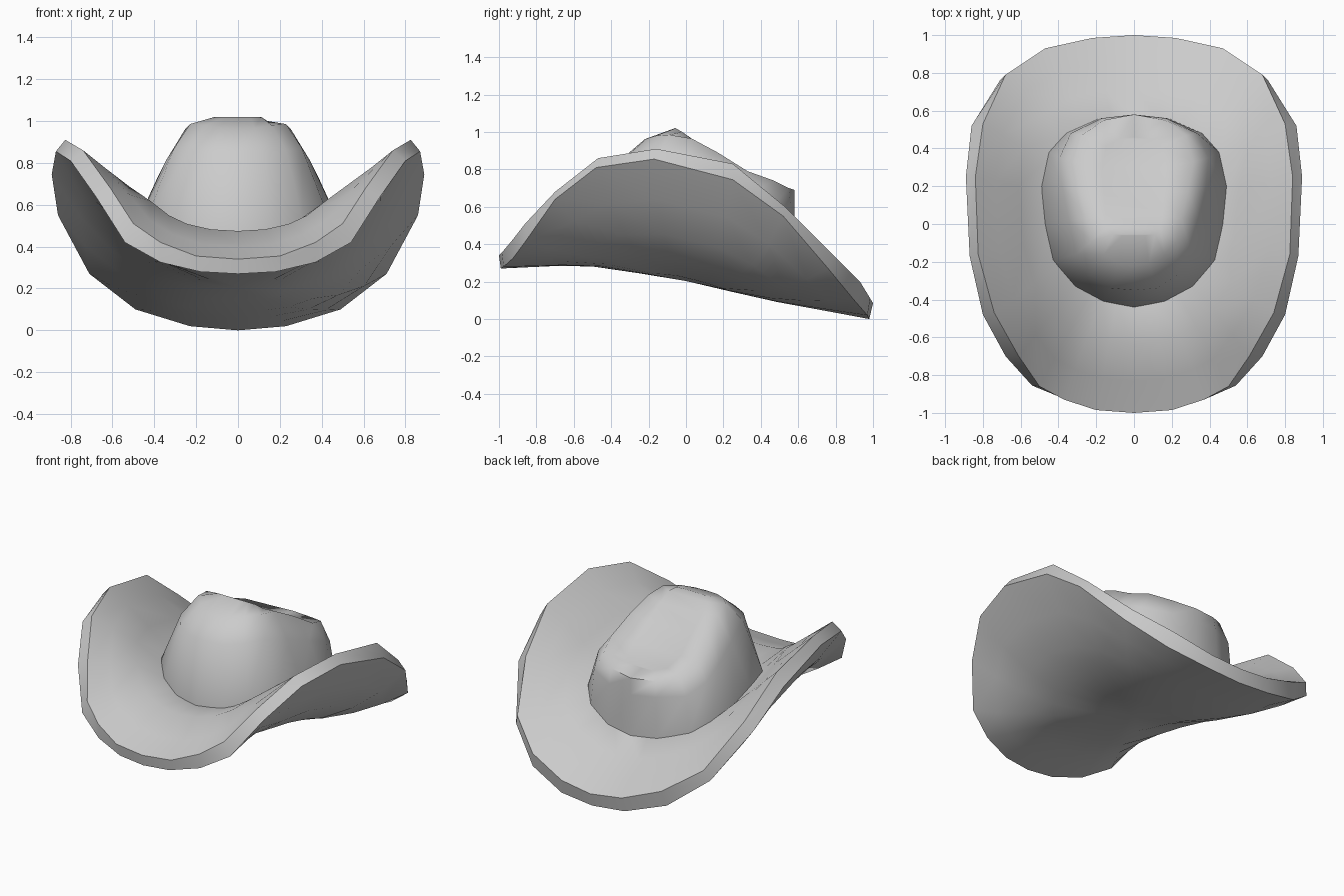
import bpy, bmesh, math

if "Cube" in bpy.data.objects:
    bpy.data.objects.remove(bpy.data.objects["Cube"])

felt = bpy.data.materials.new("grey felt")
felt.diffuse_color = (0.6, 0.6, 0.6, 1)
felt.use_nodes = True
felt.node_tree.nodes["Principled BSDF"].inputs["Base Color"].default_value = felt.diffuse_color

# Half outlines (x, y, z) running from front centre round the right to back centre
RIM_TOP = [(0, -1, .34), (.2, -.985, .355), (.37, -.93, .42), (.5, -.86, .51), (.61, -.7, .68),
           (.74, -.47, .86), (.825, -.16, .91), (.84, .25, .83), (.8, .53, .6), (.68, .79, .34),
           (.47, .93, .2), (.22, .985, .11), (0, 1, .085)]
RIM_LOW = [(0, -.99, .27), (.18, -.975, .28), (.37, -.925, .325), (.54, -.855, .42), (.68, -.7, .64),
           (.8, -.48, .81), (.87, -.17, .855), (.89, .25, .745), (.86, .52, .55), (.71, .76, .27),
           (.49, .9, .1), (.23, .97, .02), (0, .98, 0)]
CROWN_BASE = [(0, -.44, .455), (.16, -.41, .465), (.31, -.33, .51), (.43, -.19, .55), (.47, 0, .54),
              (.49, .2, .5), (.45, .38, .45), (.36, .48, .38), (.18, .56, .33), (0, .58, .31)]
CROWN_MID = [(0, -.35, .85), (.12, -.34, .85), (.23, -.27, .86), (.305, -.16, .87), (.345, .02, .81),
             (.38, .2, .74), (.395, .35, .68), (.335, .48, .62), (.17, .56, .6), (0, .58, .58)]
CROWN_TOP = [(0, -.22, .962), (.08, -.21, .965), (.16, -.16, .98), (.23, -.09, .985), (.25, .03, .965),
             (.285, .17, .89), (.315, .33, .79), (.275, .47, .74), (.16, .55, .7), (0, .58, .69)]
CROWN_DENT = [(0, -.06, 1.02), (.06, -.06, 1.02), (.11, -.055, 1.02), (.14, -.02, 1.0), (.15, .05, .95),
              (.16, .17, .87), (.17, .3, .775), (.15, .41, .73), (.08, .45, .71), (0, .46, .71)]
UNDER_LINE = [(-1, .27), (-.56, .29), (-.05, .215), (.44, .1), (1, 0)]
CENTRE_Y = .07


def full(half):
    return half + [(-x, y, z) for x, y, z in reversed(half[1:-1])]


def lerp(a, b, t):
    return tuple(p + (q - p) * t for p, q in zip(a, b))


def angle(p):
    return math.atan2(p[1] - CENTRE_Y, p[0])


def crown_point_at(a):
    """Point of the crown base outline in the given direction."""
    for p, q in zip(CROWN_BASE, CROWN_BASE[1:]):
        if angle(p) - 1e-6 <= a <= angle(q) + 1e-6:
            return lerp(p, q, (a - angle(p)) / (angle(q) - angle(p)))


def brim_ring(t, hump):
    """Upper brim ring between crown and rim, swelling a little at the front."""
    ring = []
    for a, b in zip(inner, RIM_TOP):
        x, y, z = lerp(a, b, t)
        ring.append((x, y, z + hump * max(0, -math.sin(angle(b)))))
    return ring


def under_z(y):
    for (y0, z0), (y1, z1) in zip(UNDER_LINE, UNDER_LINE[1:]):
        if y <= y1:
            return z0 + (z1 - z0) * (y - y0) / (y1 - y0)
    return 0


def under_ring(t):
    """Underside ring: round trough along the middle, rising to the rim."""
    return [(x * t, y * t, under_z(y * t) + (z - under_z(y)) * t ** 2.6) for x, y, z in RIM_LOW]


def loft(bm, halves):
    rings = [[bm.verts.new(p) for p in full(h)] for h in halves]
    for a, b in zip(rings, rings[1:]):
        n = len(a)
        for i in range(n):
            bm.faces.new((a[i], a[(i + 1) % n], b[(i + 1) % n], b[i]))
    return rings


def finish(bm, name, sharp):
    bmesh.ops.recalc_face_normals(bm, faces=bm.faces[:])
    mesh = bpy.data.meshes.new(name)
    bm.to_mesh(mesh)
    bm.free()
    mesh.materials.append(felt)
    ob = bpy.data.objects.new(name, mesh)
    bpy.context.collection.objects.link(ob)
    bpy.ops.object.select_all(action='DESELECT')
    ob.select_set(True)
    bpy.context.view_layer.objects.active = ob
    bpy.ops.object.shade_smooth_by_angle(angle=math.radians(sharp))


# Brim: upper face, rim edge and closed underside
bm = bmesh.new()
inner = [crown_point_at(angle(p)) for p in RIM_TOP]
tucked = [(x * .92, CENTRE_Y + (y - CENTRE_Y) * .92, z - .01) for x, y, z in inner]
rings = loft(bm, [tucked, inner, brim_ring(.35, .06), brim_ring(.7, .025), RIM_TOP, RIM_LOW]
             + [under_ring(t) for t in (.85, .68, .5, .25)])
hub = bm.verts.new((0, 0, under_z(0)))
last = rings[-1]
for i in range(len(last)):
    bm.faces.new((last[i], last[(i + 1) % len(last)], hub))
finish(bm, "brim", 40)

# Crown: sloping wall with a pinched, dented top
bm = bmesh.new()
sunk = [(x, y, z - .05) for x, y, z in CROWN_BASE]
rings = loft(bm, [sunk, CROWN_BASE, CROWN_MID, CROWN_TOP, CROWN_DENT])
top, n = rings[-1], len(rings[-1])
for i in range(n // 2):
    quad = [top[i], top[i + 1], top[(n - i - 1) % n], top[(n - i) % n]]
    bm.faces.new(list(dict.fromkeys(quad)))
finish(bm, "crown", 75)
